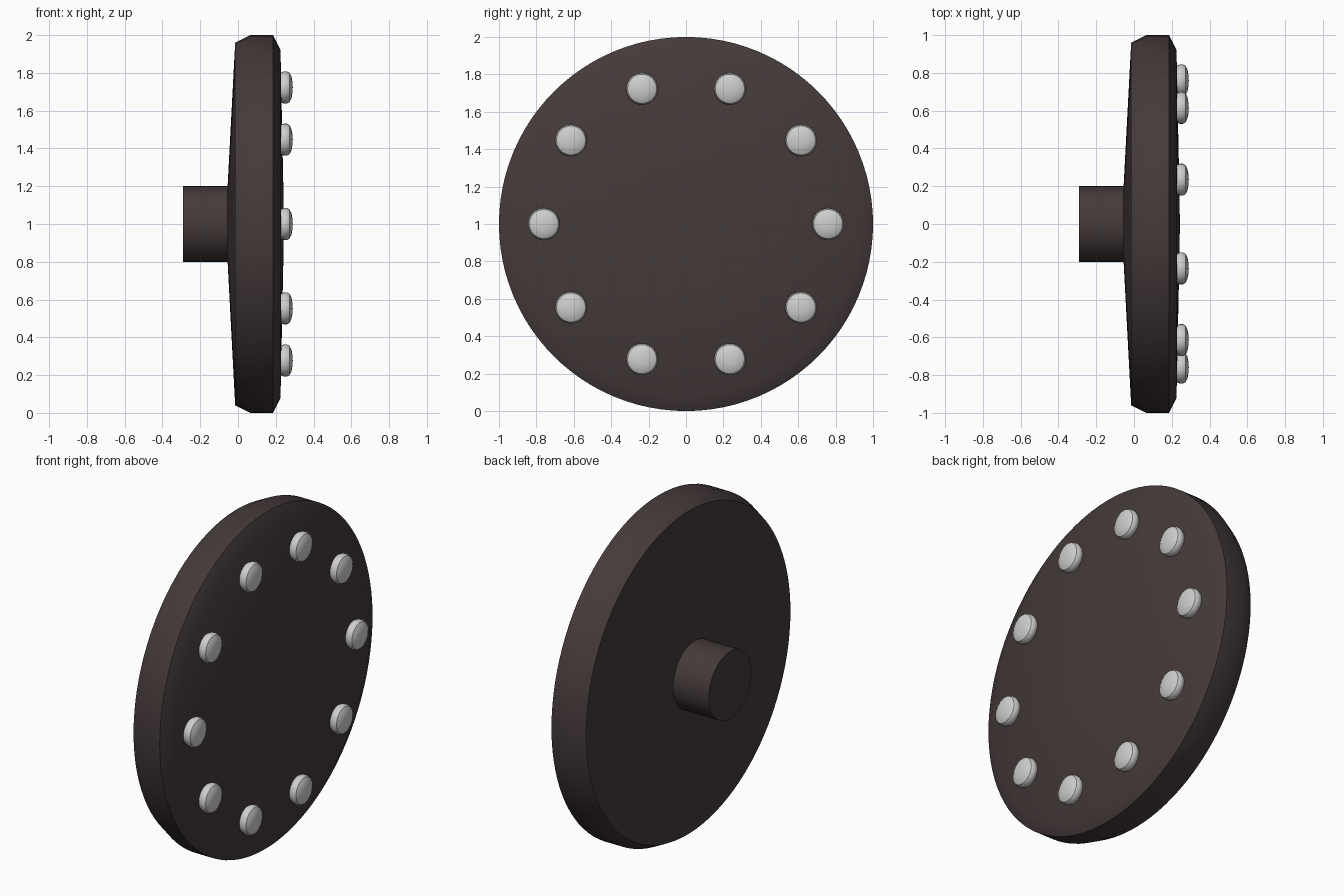
import bpy, bmesh, math
from mathutils import Matrix

cube = bpy.data.objects.get("Cube")
if cube:
    bpy.data.objects.remove(cube, do_unlink=True)


def material(name, rgb):
    m = bpy.data.materials.new(name)
    m.use_nodes = True
    m.diffuse_color = (*rgb, 1)
    m.node_tree.nodes["Principled BSDF"].inputs["Base Color"].default_value = (*rgb, 1)
    return m


def lathe(name, profile, sides, mat, location):
    """Spin an (x, radius) profile around the x axis."""
    bm = bmesh.new()
    verts = [bm.verts.new((x, 0, r)) for x, r in profile]
    edges = [bm.edges.new(pair) for pair in zip(verts, verts[1:])]
    bmesh.ops.spin(bm, geom=verts + edges, cent=(0, 0, 0), axis=(1, 0, 0),
                   angle=math.tau, steps=sides, use_duplicate=False)
    bmesh.ops.remove_doubles(bm, verts=bm.verts, dist=0.0001)
    bmesh.ops.recalc_face_normals(bm, faces=bm.faces)
    mesh = bpy.data.meshes.new(name)
    bm.to_mesh(mesh)
    bm.free()
    mesh.materials.append(mat)
    obj = bpy.data.objects.new(name, mesh)
    obj.location = location
    bpy.context.collection.objects.link(obj)
    bpy.ops.object.select_all(action="DESELECT")
    obj.select_set(True)
    bpy.context.view_layer.objects.active = obj
    bpy.ops.object.shade_smooth_by_angle(angle=math.radians(32))
    return obj


brown = material("dark brown", (0.06, 0.042, 0.042))
silver = material("light grey metal", (0.62, 0.62, 0.61))

# Slightly domed disc with chamfered rims
lathe("disc", [(-0.055, 0), (-0.055, 0.2), (-0.015, 0.96), (0.065, 1), (0.185, 1),
               (0.225, 0.92), (0.24, 0.2), (0.243, 0)], 96, brown, (0, 0, 1))

# Axle stub on the back
lathe("axle", [(-0.29, 0), (-0.29, 0.2), (0, 0.2), (0, 0)], 48, brown, (0, 0, 1))

# Ring of rounded studs on the outer face
stud_profile = [(0.2, 0), (0.2, 0.07), (0.228, 0.078), (0.242, 0.085), (0.258, 0.085),
                (0.272, 0.078), (0.283, 0.058), (0.288, 0.03), (0.29, 0)]
count = 10
for i in range(count):
    a = math.tau * i / count
    lathe(f"stud_{i + 1}", stud_profile, 24, silver,
          (0, 0.76 * math.cos(a), 1 + 0.76 * math.sin(a)))
